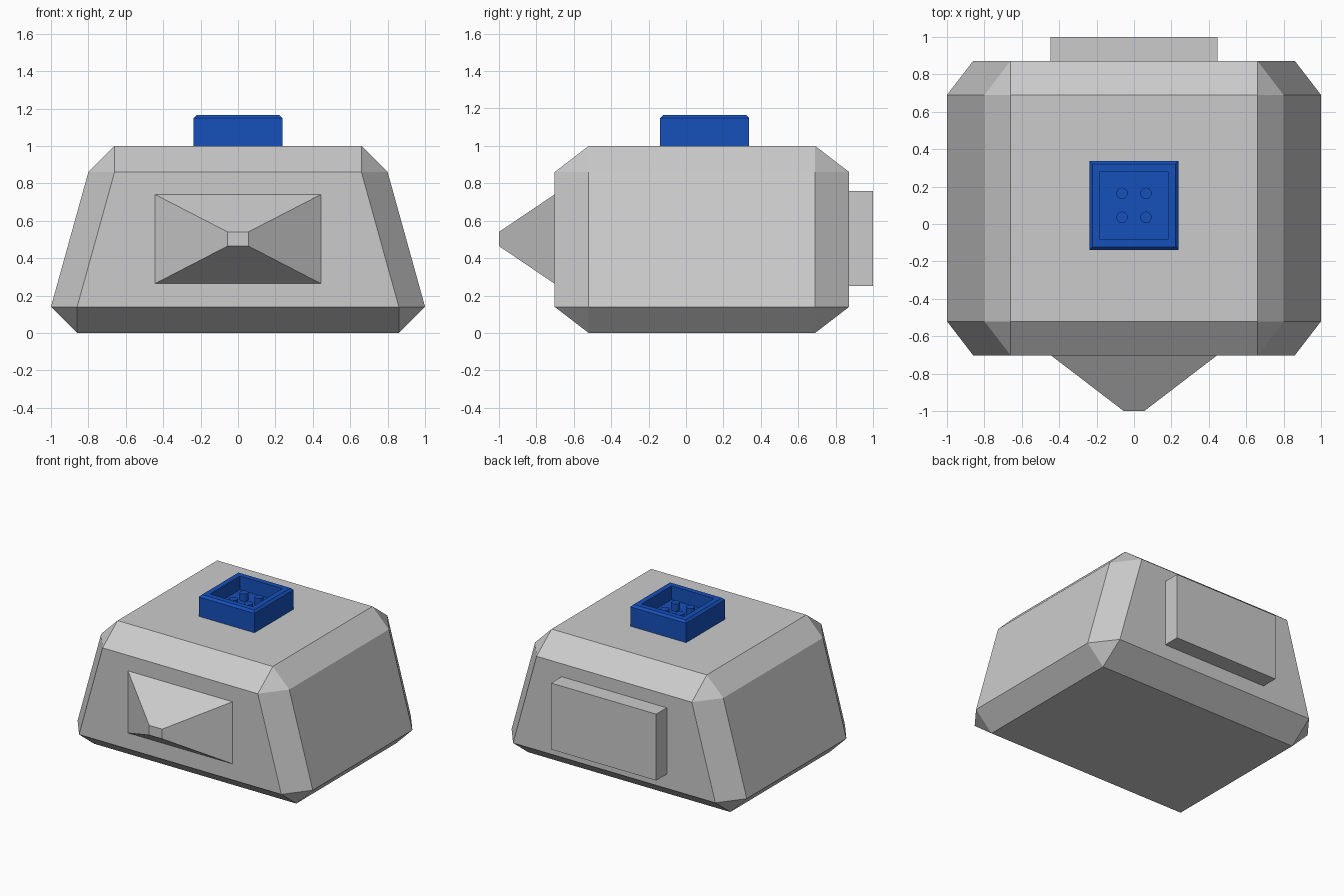
import bpy, bmesh
from mathutils import Matrix
from itertools import product

if "Cube" in bpy.data.objects:
    bpy.data.objects.remove(bpy.data.objects["Cube"])


def finish(name, bm, mat=None):
    bmesh.ops.recalc_face_normals(bm, faces=bm.faces)
    me = bpy.data.meshes.new(name)
    bm.to_mesh(me)
    bm.free()
    ob = bpy.data.objects.new(name, me)
    bpy.context.collection.objects.link(ob)
    if mat:
        me.materials.append(mat)
    return ob


def box(x, y0, y1, z0, z1):
    bm = bmesh.new()
    bmesh.ops.create_cube(bm, size=1)
    for v in bm.verts:
        v.co = (v.co.x * 2 * x, (y0, y1)[v.co.y > 0], (z0, z1)[v.co.z > 0])
    return bm


blue = bpy.data.materials.new("blue")
blue.diffuse_color = (0.008, 0.08, 0.5, 1)
blue.use_nodes = True
blue.node_tree.nodes["Principled BSDF"].inputs["Base Color"].default_value = blue.diffuse_color

# Body: tapered box with all edges and corners chamfered
bm = bmesh.new()
CY, HY, CH, CHY = 0.085, 0.787, 0.14, 0.182
for sx, sy, top in product((-1, 1), (-1, 1), (0, 1)):
    hx = 0.80 if top else 1.0
    z_edge, z_cap = (0.86, 1.0) if top else (0.14, 0.0)
    for x, y, z in ((hx, HY - CHY, z_edge), (hx - CH, HY, z_edge), (hx - CH, HY - CHY, z_cap)):
        bm.verts.new((sx * x, CY + sy * y, z))
bmesh.ops.convex_hull(bm, input=bm.verts)
bmesh.ops.dissolve_limit(bm, angle_limit=0.01, verts=bm.verts, edges=bm.edges)
finish("body", bm)

# Front nose: blunt pyramid
bm = box(0.447, -1.0, -0.70, 0.262, 0.742)
for v in bm.verts:
    if v.co.y < -0.9:
        v.co.x *= 0.055 / 0.447
        v.co.z = 0.465 if v.co.z < 0.5 else 0.54
finish("front_nose", bm)

# Back plate
finish("back_plate", box(0.447, 0.86, 1.0, 0.25, 0.76))

# Blue socket on top: chamfered rim with a square recess
bm = box(0.237, -0.138, 0.337, 0.99, 1.165)
rim = [e for e in bm.edges if all(v.co.z > 1.1 for v in e.verts)]
bmesh.ops.bevel(bm, geom=rim, offset=0.016, segments=1, affect='EDGES')
lid = max(bm.faces, key=lambda f: f.calc_center_median().z)
bmesh.ops.inset_region(bm, faces=[lid], thickness=0.057)
floor = bmesh.ops.extrude_discrete_faces(bm, faces=[lid])["faces"][0]
for v in floor.verts:
    v.co.z = 1.06
finish("socket", bm, blue)

# Four pins in the socket
bm = bmesh.new()
for x, y in product((-0.064, 0.064), (0.036, 0.164)):
    bmesh.ops.create_cone(bm, cap_ends=True, segments=12, radius1=0.031, radius2=0.031,
                          depth=0.07, matrix=Matrix.Translation((x, y, 1.08)))
pins = finish("socket_pins", bm, blue)
bpy.context.view_layer.objects.active = pins
pins.select_set(True)
bpy.ops.object.shade_smooth_by_angle(angle=0.7)
